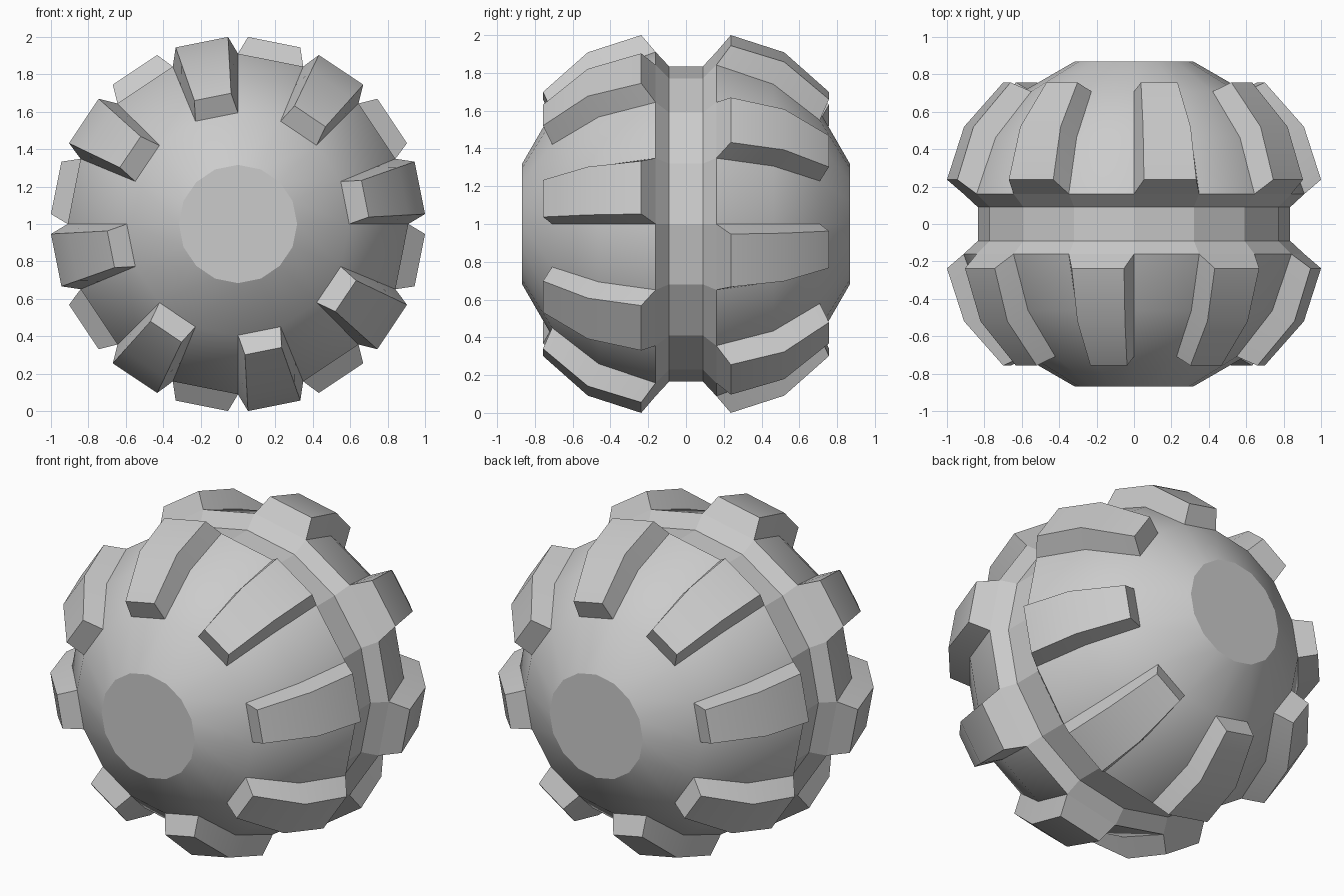
import bpy, bmesh, math
from math import sin, cos, radians

cube = bpy.data.objects.get("Cube")
if cube:
    bpy.data.objects.remove(cube, do_unlink=True)

grey = bpy.data.materials.new("plain grey")
grey.use_nodes = True
colour = (0.6, 0.6, 0.6, 1)
grey.diffuse_color = colour
grey.node_tree.nodes["Principled BSDF"].inputs["Base Color"].default_value = colour

SIDES = 16
STEP = 360 / SIDES
RADIUS = 0.925          # body sphere radius


def polar(y, r, angle):
    """Point around the horizontal y axis that runs through the centre."""
    a = radians(angle)
    return (r * cos(a), y, 1 + r * sin(a))


def sphere_ring(angle):
    """(y, r) of a sphere ring at an angle from the pole."""
    return (RADIUS * cos(radians(angle)), RADIUS * sin(radians(angle)))


def loft(name, rows, closed, cap_first, cap_last, smooth=True):
    """Skin rows of points that run from +y to -y, with optional end caps."""
    bm = bmesh.new()
    grid = [[bm.verts.new(p) for p in row] for row in rows]
    n = len(grid[0])
    for a, b in zip(grid, grid[1:]):
        for j in range(n if closed else n - 1):
            k = (j + 1) % n
            bm.faces.new((a[j], a[k], b[k], b[j]))
    if cap_first:
        bm.faces.new(grid[0][::-1])
    if cap_last:
        bm.faces.new(grid[-1])
    mesh = bpy.data.meshes.new(name)
    bm.to_mesh(mesh)
    bm.free()
    obj = bpy.data.objects.new(name, mesh)
    bpy.context.collection.objects.link(obj)
    mesh.materials.append(grey)
    if smooth:
        bpy.ops.object.select_all(action='DESELECT')
        obj.select_set(True)
        bpy.context.view_layer.objects.active = obj
        bpy.ops.object.shade_smooth_by_angle(angle=radians(28))
    return obj


def ring(y, r):
    return [polar(y, r, STEP * j) for j in range(SIDES)]


# Body halves with flat hub ends
half = [sphere_ring(a) for a in (20, 40, 60, 80)]
loft("back_body", [ring(y, r) for y, r in half], True, True, False)
loft("front_body", [ring(-y, r) for y, r in reversed(half)], True, False, True)

# Sunken centre groove
lip_y, lip_r = half[-1]
groove = [(lip_y, lip_r), (0.09, 0.835), (-0.09, 0.835), (-lip_y, lip_r)]
loft("centre_groove", [ring(y, r) for y, r in groove], True, False, False, smooth=False)

# Raised tread blocks, staggered between the two halves
tread_top = [(0.757, 0.70), (0.52, 0.91), (0.237, 1.0014)]
TOP_HALF = 8.2          # half width of the block top, in degrees


def tread(name, centre, side):
    rows = []
    for (by, br), (ty, tr) in zip(half[1:], tread_top):
        rows.append([
            polar(side * by, br, centre - STEP / 2),
            polar(side * ty, tr, centre - TOP_HALF),
            polar(side * ty, tr, centre + TOP_HALF),
            polar(side * by, br, centre + STEP / 2),
        ])
    if side < 0:
        rows.reverse()
    loft(name, rows, False, True, True)


for i in range(SIDES // 2):
    tread(f"front_tread_{i + 1}", STEP * (2 * i + 0.5), -1)
    tread(f"back_tread_{i + 1}", STEP * (2 * i + 1.5), 1)
